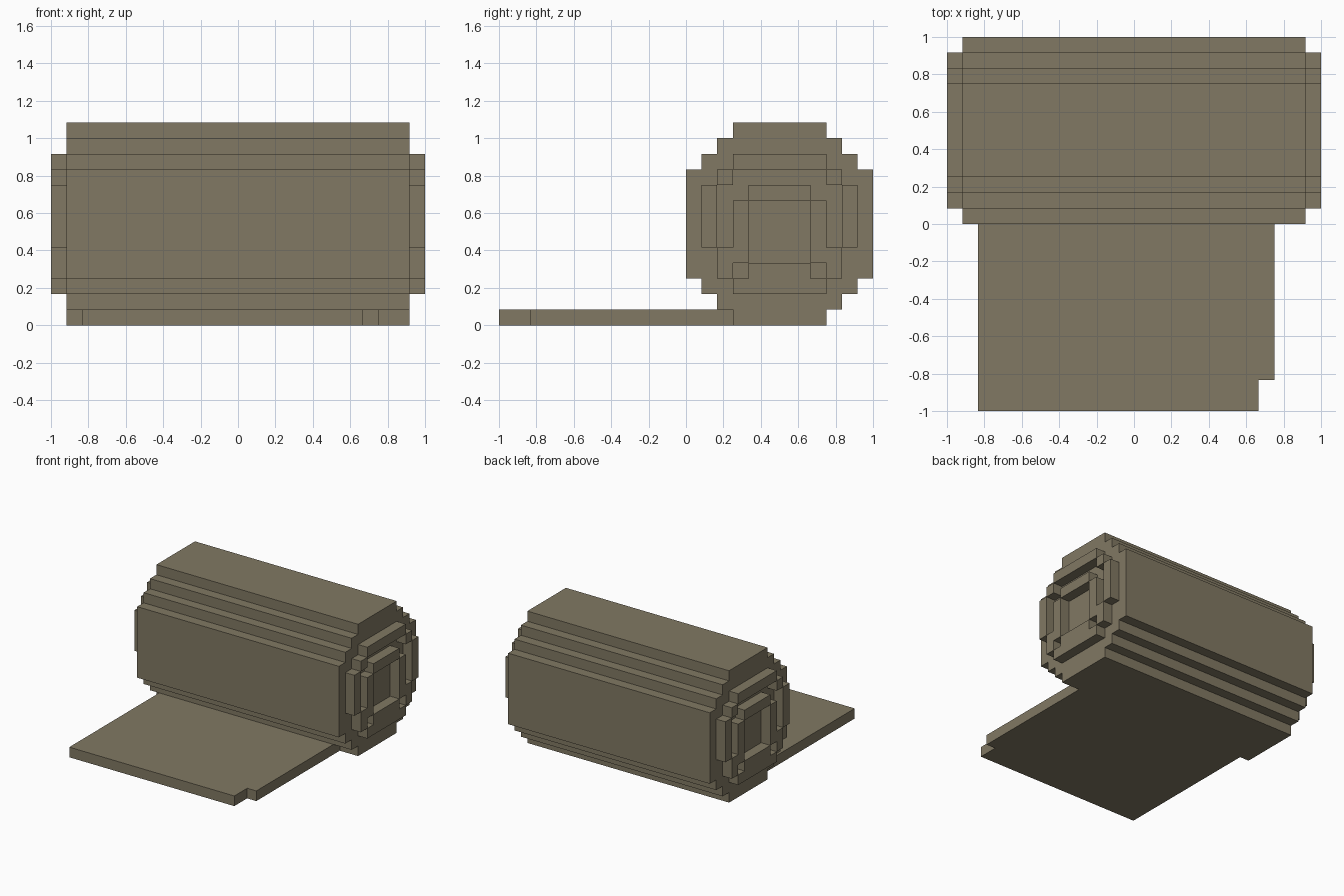
import bpy, bmesh

if "Cube" in bpy.data.objects:
    bpy.data.objects.remove(bpy.data.objects["Cube"])

U = 1 / 12  # the model sits on a grid of twelfths

cloth = bpy.data.materials.new("drab cloth")
cloth.diffuse_color = (0.22, 0.19, 0.125, 1)
cloth.use_nodes = True
cloth.node_tree.nodes["Principled BSDF"].inputs["Base Color"].default_value = cloth.diffuse_color


def prism(name, outline, axis, lo, hi):
    """Extrude a closed outline along x (outline is y,z) or z (outline is x,y)."""
    bm = bmesh.new()
    put = (lambda a, b: (lo * U, a * U, b * U)) if axis == "x" else (lambda a, b: (a * U, b * U, lo * U))
    face = bm.faces.new([bm.verts.new(put(a, b)) for a, b in outline])
    ext = bmesh.ops.extrude_face_region(bm, geom=[face])
    d = (hi - lo) * U
    bmesh.ops.translate(bm, vec=(d, 0, 0) if axis == "x" else (0, 0, d),
                        verts=[v for v in ext["geom"] if isinstance(v, bmesh.types.BMVert)])
    bmesh.ops.recalc_face_normals(bm, faces=bm.faces)
    me = bpy.data.meshes.new(name)
    bm.to_mesh(me)
    bm.free()
    me.materials.append(cloth)
    ob = bpy.data.objects.new(name, me)
    bpy.context.collection.objects.link(ob)
    return ob


# rolled body: stepped round profile, symmetric about y = 6
half = [(9, 0), (9, 1), (10, 1), (10, 2), (11, 2), (11, 3), (12, 3),
        (12, 10), (11, 10), (11, 11), (10, 11), (10, 12), (9, 12), (9, 13)]
prism("rolled_body", half + [(12 - y, z) for y, z in reversed(half)], "x", -11, 11)

# unrolled flap on the ground with one notched corner
prism("ground_flap", [(-10, -12), (8, -12), (8, -10), (9, -10), (9, 3), (-10, 3)], "z", 0, 1)

# raised coil layers on both ends: (y0, y1, z0, z1)
coils = {
    "outer_coil_top": (3, 9, 10, 11),
    "outer_coil_bottom": (3, 9, 2, 3),
    "outer_coil_front": (1, 2, 5, 9),
    "outer_coil_back": (10, 11, 5, 9),
    "upper_corner_front": (2, 3, 9, 10),
    "upper_corner_back": (9, 10, 9, 10),
    "lower_corner_front": (2, 3, 3, 5),
    "lower_corner_back": (9, 10, 3, 5),
    "inner_coil_top": (4, 8, 8, 9),
    "inner_coil_bottom": (4, 8, 3, 4),
    "inner_coil_front": (3, 4, 4, 8),
    "inner_coil_back": (8, 9, 4, 8),
}
for side, (lo, hi) in {"right": (11, 12), "left": (-12, -11)}.items():
    for name, (y0, y1, z0, z1) in coils.items():
        prism(f"{name}_{side}", [(y0, z0), (y1, z0), (y1, z1), (y0, z1)], "x", lo, hi)
